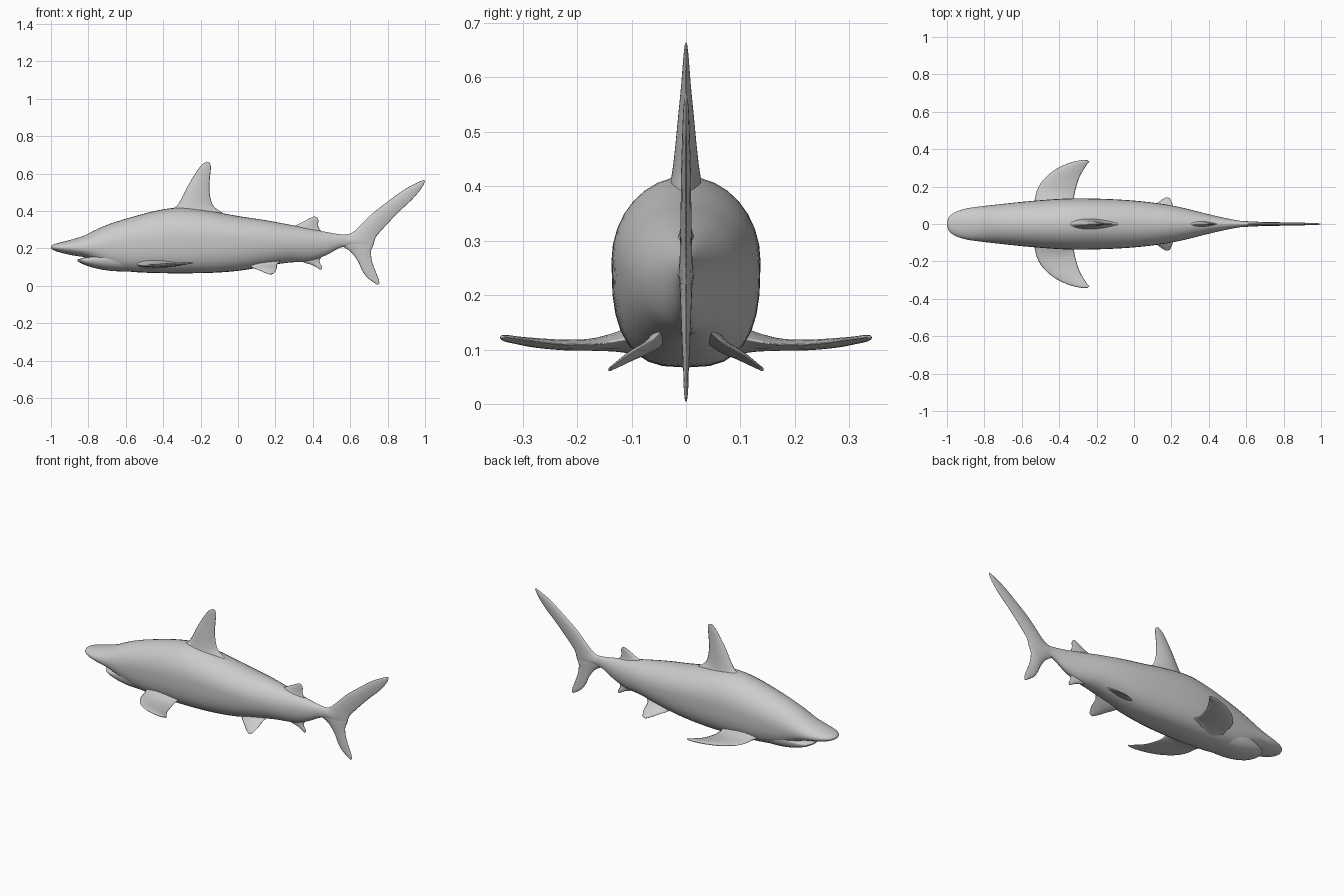
import bpy, bmesh
from math import sin, cos, pi
from mathutils import Vector


def smooth_rows(rows, steps):
    """Catmull-Rom interpolation through rows of numbers."""
    out = []
    for i in range(len(rows) - 1):
        a, b = rows[max(i - 1, 0)], rows[i]
        c, d = rows[i + 1], rows[min(i + 2, len(rows) - 1)]
        for k in range(steps):
            t = k / steps
            out.append([0.5 * (2 * q + (r - p) * t + (2 * p - 5 * q + 4 * r - s) * t * t
                        + (3 * q - p - 3 * r + s) * t ** 3) for p, q, r, s in zip(a, b, c, d)])
    return out + [list(rows[-1])]


def loft(name, rings, mirror=False):
    bm = bmesh.new()
    vs = [[bm.verts.new(p) for p in ring] for ring in rings]
    n = len(vs[0])
    for a, b in zip(vs, vs[1:]):
        for i in range(n):
            bm.faces.new((a[i], a[(i + 1) % n], b[(i + 1) % n], b[i]))
    bm.faces.new(vs[0])
    bm.faces.new(vs[-1])
    bmesh.ops.recalc_face_normals(bm, faces=bm.faces)
    me = bpy.data.meshes.new(name)
    bm.to_mesh(me)
    bm.free()
    ob = bpy.data.objects.new(name, me)
    bpy.context.collection.objects.link(ob)
    for p in me.polygons:
        p.use_smooth = True
    if mirror:
        mod = ob.modifiers.new("mirror", 'MIRROR')
        mod.use_axis = (False, True, False)
    return ob


def hull(name, stations, n=32):
    """Stations: x, top z, bottom z, widest z, half width, belly squareness."""
    rings = []
    for x, top, bot, mid, w, e in smooth_rows(stations, 4):
        ring = []
        for i in range(n):
            a = 2 * pi * i / n
            c, s = cos(a), sin(a)
            p = 1.0 if s >= 0 else 2 / e
            y = w * abs(c) ** p * (1 if c >= 0 else -1)
            z = mid + (top - mid) * s if s >= 0 else mid - (mid - bot) * abs(s) ** p
            ring.append((x, y, z))
        rings.append(ring)
    return loft(name, rings)


def fin(name, sections, normal, mirror=False, n=8):
    """Sections: leading point xyz, trailing point xyz, half thickness."""
    nrm = Vector(normal).normalized()
    rings = []
    for r in smooth_rows(sections, 4):
        lead, trail, t = Vector(r[:3]), Vector(r[3:6]), r[6]
        ring = []
        for i in range(2 * n):
            a = pi * i / n
            u = (1 - cos(a)) / 2
            side = 1 if i <= n else -1
            off = t * abs(sin(pi * u ** 0.75)) ** 0.8 * side
            ring.append(lead.lerp(trail, u) + nrm * off)
        rings.append(ring)
    return loft(name, rings, mirror)


def upright(name, rows):
    """Fin on the centre plane, rows: lead x, lead z, trail x, trail z, half thickness."""
    return fin(name, [(a, 0, b, c, 0, d, t) for a, b, c, d, t in rows], (0, 1, 0))


# Main body with overhanging snout
hull("body", [
    (-1.00, .212, .200, .206, .012, 2),
    (-.985, .222, .190, .206, .042, 2),
    (-.95, .232, .178, .205, .066, 2),
    (-.89, .247, .164, .203, .084, 2),
    (-.82, .270, .152, .203, .094, 2.2),
    (-.76, .300, .128, .208, .101, 2.4),
    (-.68, .333, .092, .220, .110, 2.6),
    (-.56, .370, .074, .238, .122, 2.8),
    (-.42, .405, .068, .255, .133, 2.8),
    (-.30, .418, .067, .262, .137, 2.8),
    (-.15, .400, .069, .260, .134, 2.7),
    (.00, .373, .080, .250, .125, 2.5),
    (.14, .352, .103, .240, .109, 2.3),
    (.26, .330, .123, .232, .087, 2.1),
    (.38, .306, .133, .228, .057, 2),
    (.47, .288, .163, .230, .036, 2),
    (.55, .275, .205, .240, .020, 2),
    (.62, .270, .212, .240, .010, 2),
    (.67, .255, .225, .240, .003, 2)])

# Lower jaw under the snout
hull("lower_jaw", [
    (-.858, .141, .132, .137, .014, 2),
    (-.845, .145, .124, .137, .046, 2),
    (-.81, .155, .108, .138, .071, 2.2),
    (-.75, .175, .091, .145, .088, 2.4),
    (-.67, .200, .079, .155, .098, 2.5),
    (-.56, .210, .076, .160, .098, 2.5)])

upright("dorsal_fin", [
    (-.40, .34, -.03, .34, .050),
    (-.355, .405, -.075, .385, .032),
    (-.325, .43, -.125, .42, .026),
    (-.300, .47, -.145, .46, .021),
    (-.270, .53, -.153, .52, .015),
    (-.235, .59, -.150, .58, .009),
    (-.200, .640, -.145, .63, .005),
    (-.170, .664, -.150, .658, .002)])

upright("second_dorsal_fin", [
    (.27, .30, .47, .27, .022),
    (.31, .324, .438, .300, .012),
    (.35, .344, .428, .325, .008),
    (.385, .362, .430, .348, .005),
    (.408, .372, .424, .366, .002)])

upright("anal_fin", [
    (.31, .16, .46, .18, .018),
    (.345, .128, .437, .138, .010),
    (.395, .112, .440, .120, .006),
    (.425, .096, .449, .104, .004),
    (.441, .086, .449, .090, .002)])

upright("tail_upper_lobe", [
    (.53, .270, .58, .212, .018),
    (.60, .279, .705, .195, .013),
    (.652, .320, .738, .262, .011),
    (.717, .385, .790, .322, .010),
    (.80, .450, .862, .397, .009),
    (.89, .515, .932, .463, .007),
    (.965, .555, .980, .520, .005),
    (.997, .567, .999, .556, .002)])

upright("tail_lower_lobe", [
    (.56, .210, .650, .290, .013),
    (.605, .180, .722, .238, .011),
    (.642, .130, .711, .185, .009),
    (.662, .085, .717, .130, .007),
    (.690, .045, .735, .080, .005),
    (.725, .018, .752, .036, .004),
    (.748, .004, .756, .014, .002)])

# Paired fins, built on +y and mirrored
fin("pectoral_fins", [
    (-.56, .06, .120, -.29, .06, .125, .040),
    (-.535, .115, .115, -.318, .115, .118, .022),
    (-.520, .175, .109, -.318, .160, .110, .012),
    (-.490, .230, .108, -.305, .210, .109, .010),
    (-.430, .285, .112, -.290, .255, .112, .009),
    (-.355, .323, .117, -.270, .290, .117, .007),
    (-.290, .340, .121, -.250, .320, .121, .006),
    (-.250, .341, .123, -.238, .333, .123, .003)], (0, -.08, 1), True)

fin("pelvic_fins", [
    (.03, .040, .135, .24, .035, .145, .022),
    (.070, .066, .102, .212, .062, .118, .012),
    (.110, .100, .085, .208, .092, .099, .009),
    (.140, .124, .071, .203, .115, .084, .006),
    (.168, .142, .061, .192, .138, .067, .003)], (0, .5, .85), True)
